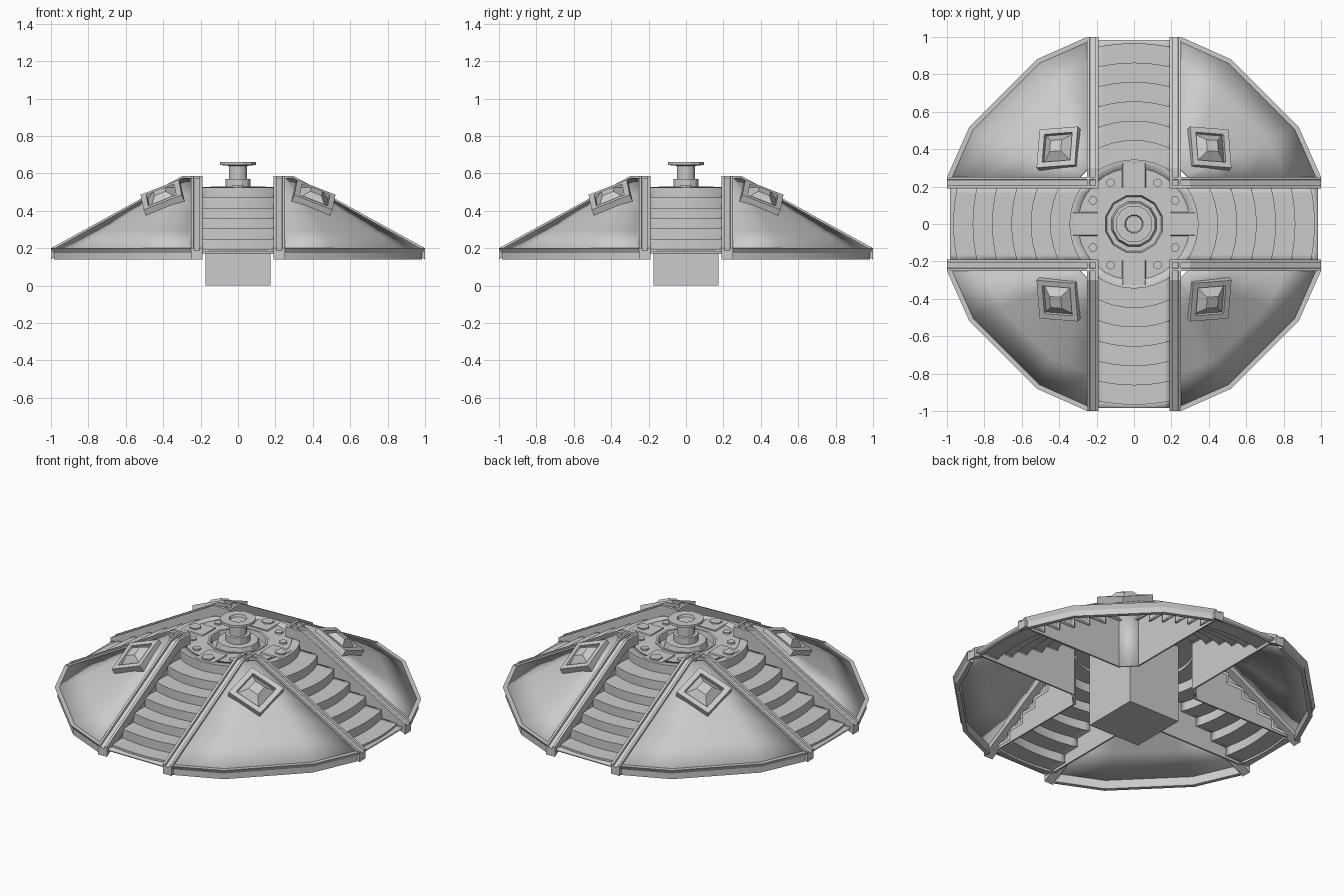
import bpy, bmesh, math
from mathutils import Matrix, Vector

cube = bpy.data.objects.get("Cube")
if cube:
    bpy.data.objects.remove(cube, do_unlink=True)

grey = bpy.data.materials.new("plain_grey")
grey.use_nodes = True
COLOUR = (0.6, 0.6, 0.6, 1)
grey.diffuse_color = COLOUR
grey.node_tree.nodes["Principled BSDF"].inputs["Base Color"].default_value = COLOUR

SIDES = ["back", "right", "front", "left"]
CORNERS = ["back_left", "back_right", "front_right", "front_left"]


def quarter(k):
    return Matrix.Rotation(math.radians(90 * k), 4, "Z")


def sweep(name, rows, closed=False, cap=False, loop=False, thick=0, place=None):
    """Skin rows of matching points; optionally close each row, cap the ends or join them."""
    bm = bmesh.new()
    grid = [[bm.verts.new(p) for p in row] for row in rows]
    n = len(grid[0])
    pairs = list(zip(grid, grid[1:]))
    if loop:
        pairs.append((grid[-1], grid[0]))
    for a, b in pairs:
        for i in range(n if closed else n - 1):
            j = (i + 1) % n
            bm.faces.new((a[i], a[j], b[j], b[i]))
    if cap:
        bm.faces.new(grid[0])
        bm.faces.new(grid[-1])
    bmesh.ops.remove_doubles(bm, verts=bm.verts, dist=1e-5)
    bmesh.ops.recalc_face_normals(bm, faces=bm.faces)
    me = bpy.data.meshes.new(name)
    bm.to_mesh(me)
    bm.free()
    me.materials.append(grey)
    ob = bpy.data.objects.new(name, me)
    bpy.context.collection.objects.link(ob)
    if place:
        ob.matrix_world = place
    if thick:
        mod = ob.modifiers.new("thickness", "SOLIDIFY")
        mod.thickness = thick
        mod.offset = 0
    bpy.ops.object.select_all(action="DESELECT")
    bpy.context.view_layer.objects.active = ob
    ob.select_set(True)
    bpy.ops.object.shade_smooth_by_angle(angle=math.radians(28))
    return ob


def lathe(name, profile, sides, closed=False, place=None):
    rows = []
    for i in range(sides):
        a = math.tau * (i + 0.5) / sides
        rows.append([(r * math.cos(a), r * math.sin(a), z) for r, z in profile])
    return sweep(name, rows, closed=closed, loop=True, place=place)


def square_stack(name, levels, place=None, closed=False):
    """Stack of squares given as (half width, height)."""
    rows = [[(sx * h, sy * h, z) for sx, sy in ((-1, -1), (1, -1), (1, 1), (-1, 1))]
            for h, z in levels]
    return sweep(name, rows, closed=True, cap=not closed, loop=closed, place=place)


# Central core, platform and hub
square_stack("core_block", [(0.175, 0), (0.175, 0.485)])
lathe("platform", [(0.16, 0.48), (0.34, 0.48), (0.34, 0.52), (0.16, 0.52)], 32, closed=True)
lathe("hub", [(0.172, 0.515), (0.172, 0.525), (0.158, 0.525), (0.15, 0.49), (0.125, 0.49),
              (0.115, 0.53), (0.07, 0.53), (0.07, 0.57), (0.05, 0.57), (0.05, 0.64),
              (0.1, 0.645), (0.1, 0.66), (0.05, 0.66), (0.045, 0.648), (0, 0.648)], 12)

# Stair profile: tread edge radius and height
stair = [(0.3, 0.52)]
for i in range(7):
    r, z = 0.34 + 0.1035 * i, 0.52 - 0.055 * i
    stair += [(r, z), (r, max(z - 0.055, 0.178))]


def stair_row(x):
    row = [(x, math.sqrt(r * r - x * x), z) for r, z in stair]
    return row + [(x, 0.985, 0.178)]


# Grooved rail cross-section (across, up) and its path (along, up)
rail = [(0.19, -0.06), (0.25, -0.06), (0.25, 0), (0.237, 0), (0.235, -0.012),
        (0.207, -0.012), (0.205, 0), (0.19, 0)]
rail_path = [(0.19, 0.585), (0.3, 0.585), (1.0, 0.2)]
wall = [(0.27, 0.17), (0.975, 0.17), (0.975, 0.19), (0.3, 0.55), (0.27, 0.55)]

for k, side in enumerate(SIDES):
    turn = quarter(k)
    sweep(side + "_stairs", [stair_row(-0.215 + 0.43 * i / 8) for i in range(9)],
          thick=0.014, place=turn)
    for s, hand in ((-1, "a"), (1, "b")):
        sweep(f"{side}_rail_{hand}",
              [[(s * x, y, z + h) for x, h in rail] for y, z in rail_path],
              closed=True, cap=True, place=turn)
        sweep(f"{side}_wall_{hand}",
              [[(s * x, y, z) for y, z in wall] for x in (0.195, 0.205)],
              closed=True, cap=True, place=turn)
        # Small bolts either side of the hub
        lathe(f"{side}_small_bolt_{hand}", [(0, 0.53), (0.024, 0.53), (0.024, 0.515)], 6,
              place=turn @ Matrix.Translation((s * 0.125, 0.22, 0)))
    # Raised pad with a large bolt
    pad = [(-0.065, 0.515), (-0.06, 0.527), (0.06, 0.527), (0.065, 0.515)]
    sweep(side + "_pad", [[(x, y, z) for x, z in pad] for y in (0.195, 0.325)],
          closed=True, cap=True, place=turn)
    lathe(side + "_large_bolt", [(0, 0.535), (0.036, 0.535), (0.036, 0.52)], 6,
          place=turn @ Matrix.Translation((0, 0.29, 0)))

# Corner quadrants: panel, rim, inner wall and framed stud
rim_line = [(1.0, 0.25), (0.88, 0.52), (0.52, 0.88), (0.25, 1.0)]
rim_section = [(1, 0.2), (0.985, 0.175), (0.985, 0.14), (0.962, 0.14), (0.962, 0.2)]
top_edge = [Vector((0.3, 0.24, 0.57)).lerp(Vector((0.24, 0.3, 0.57)), i / 3) for i in range(4)]
slope = math.atan2(0.37, 0.61)

for k, corner in enumerate(CORNERS):
    turn = quarter(k)
    bottom = [Vector((x * 0.972, y * 0.972, 0.195)) for x, y in rim_line]
    sweep(corner + "_panel",
          [[a.lerp(b, t / 4) for a, b in zip(top_edge, bottom)] for t in range(5)],
          thick=0.014, place=turn)
    sweep(corner + "_rim", [[(x * f, y * f, z) for f, z in rim_section] for x, y in rim_line],
          closed=True, cap=True, place=turn)
    sweep(corner + "_inner_wall",
          [[(0.28, 0.2, z), (0.2, 0.28, z)] for z in (0.17, 0.55)], thick=0.01, place=turn)
    seat = (turn @ Matrix.Translation((0.4, 0.4, 0.46)) @ Matrix.Rotation(math.pi / 4, 4, "Z")
            @ Matrix.Rotation(slope, 4, "Y") @ Matrix.Rotation(math.pi / 4, 4, "Z"))
    square_stack(corner + "_stud_frame",
                 [(0.11, -0.02), (0.11, 0.03), (0.08, 0.03), (0.08, -0.02)],
                 place=seat, closed=True)
    square_stack(corner + "_stud", [(0.08, -0.01), (0.08, 0.005), (0.032, 0.052)], place=seat)
